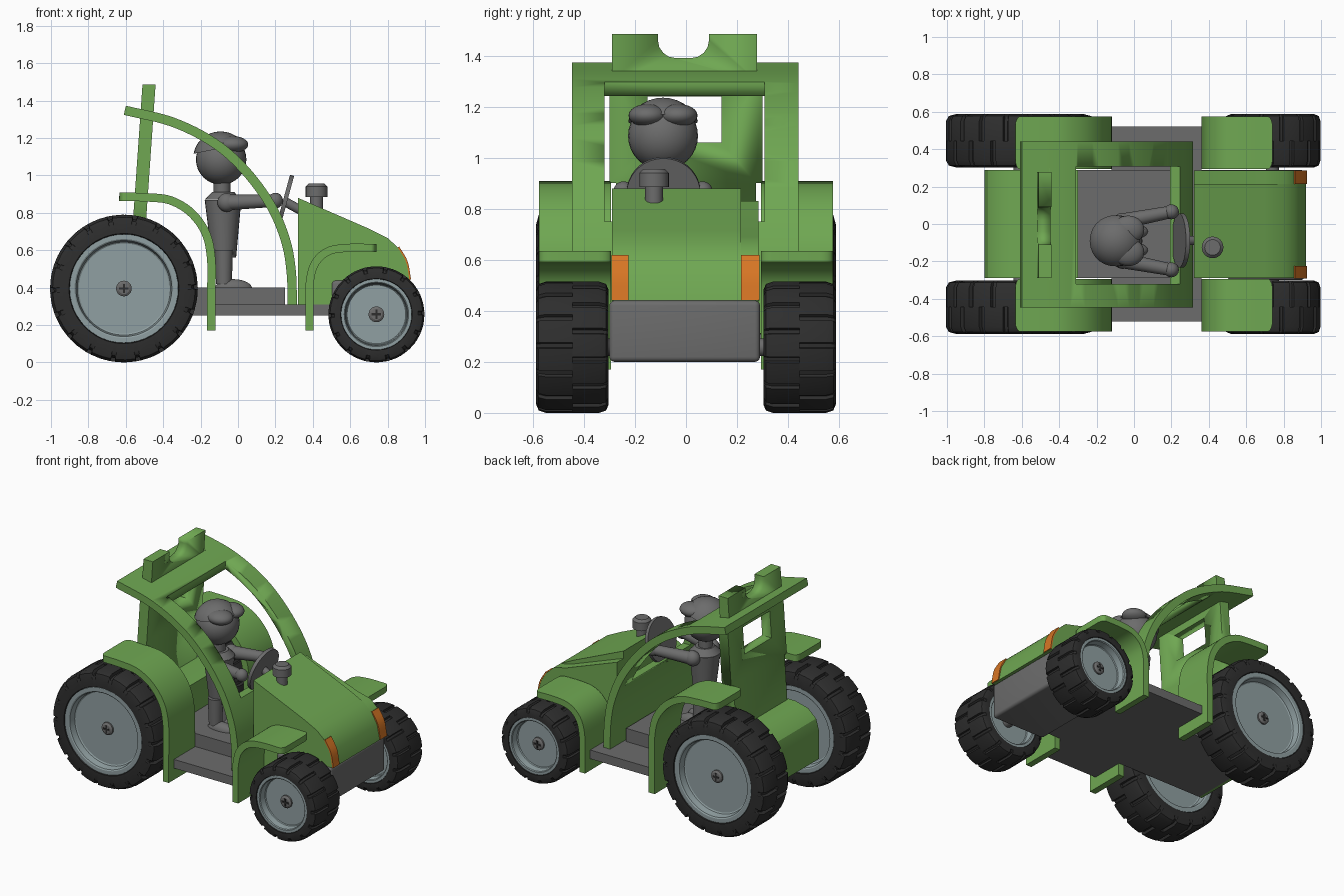
import bpy, bmesh, math
from mathutils import Vector, Matrix

if "Cube" in bpy.data.objects:
    bpy.data.objects.remove(bpy.data.objects["Cube"])


def material(name, rgb):
    m = bpy.data.materials.new(name)
    m.use_nodes = True
    m.diffuse_color = (*rgb, 1)
    bsdf = m.node_tree.nodes["Principled BSDF"]
    bsdf.inputs["Base Color"].default_value = (*rgb, 1)
    bsdf.inputs["Roughness"].default_value = 0.6
    return m


GREEN = material("leaf green", (0.16, 0.39, 0.085))
GREY = material("mid grey", (0.15, 0.15, 0.15))
BLACK = material("tyre black", (0.027, 0.027, 0.027))
HUB = material("pale blue grey", (0.28, 0.35, 0.36))
ORANGE = material("lamp orange", (0.68, 0.18, 0.018))


def finish(name, bm, mat, smooth=True):
    bmesh.ops.recalc_face_normals(bm, faces=bm.faces[:])
    mesh = bpy.data.meshes.new(name)
    bm.to_mesh(mesh)
    bm.free()
    mesh.materials.append(mat)
    ob = bpy.data.objects.new(name, mesh)
    bpy.context.collection.objects.link(ob)
    bpy.ops.object.select_all(action='DESELECT')
    ob.select_set(True)
    bpy.context.view_layer.objects.active = ob
    if smooth:
        bpy.ops.object.shade_smooth_by_angle(angle=math.radians(30))
    return ob


def box(name, x, y, z, mat, bevel=0.0):
    """Box from three (low, high) ranges."""
    bm = bmesh.new()
    spans = (x, y, z)
    size = [b - a for a, b in spans]
    mid = [(a + b) / 2 for a, b in spans]
    bmesh.ops.create_cube(bm, size=1, matrix=Matrix.Translation(mid) @ Matrix.Diagonal((*size, 1)))
    if bevel:
        bmesh.ops.bevel(bm, geom=bm.edges[:], offset=bevel, segments=4, profile=0.5, affect='EDGES')
    return finish(name, bm, mat)


def prism_mesh(pts, y0, y1):
    """Side profile (x, z) extruded across y."""
    bm = bmesh.new()
    face = bm.faces.new([bm.verts.new((x, y0, z)) for x, z in pts])
    out = bmesh.ops.extrude_face_region(bm, geom=[face])
    moved = [v for v in out["geom"] if isinstance(v, bmesh.types.BMVert)]
    bmesh.ops.translate(bm, verts=moved, vec=(0, y1 - y0, 0))
    return bm


def prism(name, pts, y0, y1, mat):
    return finish(name, prism_mesh(pts, y0, y1), mat)


def smooth_path(pts, n=6):
    """Catmull-Rom curve through the points."""
    p = [Vector(q) for q in pts]
    p = [2 * p[0] - p[1]] + p + [2 * p[-1] - p[-2]]
    path = []
    for a, b, c, d in zip(p, p[1:], p[2:], p[3:]):
        for i in range(n):
            t = i / n
            path.append(0.5 * (2 * b + (c - a) * t + (2 * a - 5 * b + 4 * c - d) * t**2
                               + (3 * b - a - 3 * c + d) * t**3))
    return path + [p[-2]]


def ribbon(name, pts, thick, y0, y1, mat, round_x=None):
    """Bent strip; corners at round_x are rounded off."""
    path = smooth_path(pts)
    up, low = [], []
    for i, q in enumerate(path):
        d = (path[min(i + 1, len(path) - 1)] - path[max(i - 1, 0)]).normalized()
        normal = Vector((-d.y, d.x)) * thick / 2
        up.append(q + normal)
        low.append(q - normal)
    bm = prism_mesh(up + low[::-1], y0, y1)
    if round_x is not None:
        corners = [e for e in bm.edges
                   if all(abs(v.co.x - round_x) < 0.01 for v in e.verts)
                   and abs(e.verts[0].co.y - e.verts[1].co.y) < 0.001]
        bmesh.ops.bevel(bm, geom=corners, offset=0.05, segments=5, profile=0.5, affect='EDGES')
    return finish(name, bm, mat)


def lathe_y(name, profile, centre, mat, side=1, teeth=0, phase=0, steps=48):
    """Spin (radius, y) around the y axis, optionally with tread lugs on the outer rings."""
    bm = bmesh.new()
    if teeth:
        angles = [((t + f + phase) * math.tau / teeth, k) for t in range(teeth)
                  for f, k in ((0, 0.95), (0.13, 0.95), (0.17, 1), (0.56, 1), (0.96, 1))]
    else:
        angles = [(i * math.tau / steps, 1) for i in range(steps)]
    outer = max(r for r, y in profile) * 0.9
    rings = [[bm.verts.new((centre[0] + r * math.cos(a) * (k if r > outer else 1),
                            centre[1] + side * y,
                            centre[2] + r * math.sin(a) * (k if r > outer else 1)))
              for r, y in profile] for a, k in angles]
    for a, b in zip(rings, rings[1:] + rings[:1]):
        for i in range(len(profile) - 1):
            bm.faces.new((a[i], a[i + 1], b[i + 1], b[i]))
    bmesh.ops.remove_doubles(bm, verts=bm.verts[:], dist=0.00001)
    return finish(name, bm, mat)


def rod(name, a, b, r1, r2, mat, sides=24):
    """Tapered cylinder between two points."""
    a, b = Vector(a), Vector(b)
    d = b - a
    bm = bmesh.new()
    m = Matrix.Translation((a + b) / 2) @ d.to_track_quat('Z', 'Y').to_matrix().to_4x4()
    bmesh.ops.create_cone(bm, cap_ends=True, segments=sides, radius1=r1, radius2=r2, depth=d.length, matrix=m)
    return finish(name, bm, mat)


def ball(name, centre, scale, mat, cut=None):
    """Ellipsoid, optionally keeping only what lies above a plane (point, normal)."""
    bm = bmesh.new()
    m = Matrix.Translation(centre) @ Matrix.Diagonal((*scale, 1))
    bmesh.ops.create_uvsphere(bm, u_segments=28, v_segments=16, radius=1, matrix=m)
    if cut:
        bmesh.ops.bisect_plane(bm, geom=bm.verts[:] + bm.edges[:] + bm.faces[:],
                               plane_co=cut[0], plane_no=cut[1], clear_inner=True)
        bmesh.ops.holes_fill(bm, edges=[e for e in bm.edges if e.is_boundary])
    return finish(name, bm, mat)


def carve(ob, cutter):
    mod = ob.modifiers.new("cut", 'BOOLEAN')
    mod.operation, mod.object, mod.solver = 'DIFFERENCE', cutter, 'EXACT'
    bpy.context.view_layer.objects.active = ob
    bpy.ops.object.modifier_apply(modifier=mod.name)
    bpy.data.objects.remove(cutter)


# Chassis and floor
box("chassis", (-0.78, 0.56), (-0.29, 0.29), (0.25, 0.31), GREY)
box("side_step", (-0.12, 0.36), (-0.52, 0.52), (0.25, 0.31), GREY)
box("cab_floor", (-0.4, 0.25), (-0.29, 0.29), (0.31, 0.4), GREY)
box("front_block", (0.5, 0.91), (-0.3, 0.29), (0.2, 0.44), GREY, 0.02)

# Rear body between the wheels
prism("rear_body", [(-0.3, 0.31), (-0.3, 0.6), (-0.62, 0.6), (-0.72, 0.575), (-0.78, 0.52), (-0.8, 0.45),
                    (-0.8, 0.25), (-0.7, 0.25), (-0.7, 0.31)], -0.29, 0.29, GREEN)

# Hood with a lower left shoulder, and corner lamps
nose = [(0.8, 0.665), (0.86, 0.61), (0.9, 0.54), (0.92, 0.44), (0.6, 0.44), (0.54, 0.31), (0.32, 0.31)]
prism("hood", [(0.32, 0.88), (0.7, 0.715)] + nose, -0.29, 0.215, GREEN)
prism("hood_shoulder", [(0.32, 0.83), (0.7, 0.69)] + nose, 0.215, 0.285, GREEN)
for side, y0, y1 in (("right", -0.292, -0.225), ("left", 0.215, 0.287)):
    ribbon(side + "_lamp", [(0.858, 0.617), (0.902, 0.54), (0.921, 0.442)], 0.009, y0, y1, ORANGE)

# Arched roof frame with a large opening
roof = ribbon("roof_frame", [(-0.605, 1.348), (-0.35, 1.285), (-0.13, 1.175), (0.035, 1.03), (0.175, 0.84),
                             (0.255, 0.65), (0.285, 0.48), (0.29, 0.31)], 0.05, -0.447, 0.44, GREEN)
carve(roof, box("roof_cutter", (-0.31, 0.6), (-0.32, 0.307), (0.75, 1.6), GREEN))

# Tilted back panel with window and notched top tab
panel = box("back_panel", (-0.035, 0.035), (-0.3, 0.3), (0.5, 1.34), GREEN)
carve(panel, box("window_cutter", (-0.2, 0.2), (-0.15, 0.14), (1.06, 1.24), GREEN))
for y0, y1 in ((-0.4, -0.275), (0.275, 0.4)):
    carve(panel, box("waist_cutter", (-0.2, 0.2), (y0, y1), (0.4, 0.9), GREEN))
tab = box("top_tab", (-0.035, 0.035), (-0.29, 0.278), (1.3, 1.485), GREEN)
carve(tab, box("notch_cutter", (-0.3, 0.3), (-0.11, 0.09), (1.39, 1.8), GREEN, 0.07))
for ob in (panel, tab):
    for v in ob.data.vertices:
        v.co.x += -0.525 + (v.co.z - 0.78) * 0.07

# Fenders and wheels on both sides
HALF = 0.142
for name, side in (("left", 1), ("right", -1)):
    y0, y1 = sorted((side * 0.293, side * 0.575))
    ribbon(name + "_rear_fender", [(-0.143, 0.17), (-0.143, 0.36), (-0.143, 0.55), (-0.172, 0.69), (-0.25, 0.8),
                                   (-0.36, 0.866), (-0.48, 0.882), (-0.635, 0.886)],
           0.045, y0, y1, GREEN, -0.635)
    ribbon(name + "_front_fender", [(0.382, 0.17), (0.382, 0.3), (0.384, 0.43), (0.412, 0.53), (0.48, 0.593),
                                    (0.58, 0.612), (0.74, 0.612)], 0.043, y0, y1, GREEN, 0.74)
    for end, x, R, teeth in (("rear", -0.61, 0.395, 18), ("front", 0.74, 0.257, 14)):
        c = (x, side * 0.445, R)
        label = name + "_" + end
        tread = [(R, 0), (R, 0.105), (0.965 * R, 0.132), (0.87 * R, HALF), (0.745 * R, HALF), (0.73 * R, 0.12),
                 (0.73 * R, 0), (R, 0)]
        lathe_y(label + "_outer_tyre", tread, c, BLACK, side, teeth)
        lathe_y(label + "_inner_tyre", tread, c, BLACK, -side, teeth, 0.5)
        rim = [(0, 0.085), (0.61 * R, 0.085), (0.63 * R, 0.09), (0.65 * R, 0.132), (0.67 * R, 0.137),
               (0.735 * R, 0.137)]
        lathe_y(label + "_hub", rim + [(r, -y) for r, y in rim[::-1]], c, HUB)
        lathe_y(label + "_bolt", [(0, 0.105), (0.03, 0.103), (0.042, 0.095), (0.042, 0.08)], c, GREY, side, steps=24)
        face = sorted((c[1] + side * 0.1, c[1] + side * 0.107))
        for w, h in ((0.025, 0.006), (0.006, 0.025)):
            box(label + "_bolt_slot", (x - w, x + w), face, (R - h, R + h), BLACK)
for end, x, z in (("rear", -0.61, 0.395), ("front", 0.74, 0.257)):
    rod(end + "_axle", (x, -0.36, z), (x, 0.36, z), 0.035, 0.035, GREY)

# Exhaust and steering
rod("exhaust_stem", (0.42, -0.125, 0.78), (0.42, -0.125, 0.89), 0.035, 0.035, GREY)
rod("exhaust_cap", (0.42, -0.125, 0.885), (0.42, -0.125, 0.94), 0.058, 0.058, GREY)
rod("exhaust_top", (0.42, -0.125, 0.94), (0.42, -0.125, 0.956), 0.058, 0.042, GREY)
rod("steering_wheel", (0.24, -0.088, 0.863), (0.262, -0.088, 0.857), 0.145, 0.145, GREY, 36)
rod("steering_column", (0.25, -0.088, 0.86), (0.36, -0.088, 0.8), 0.025, 0.025, GREY)

# Driver
Y = -0.09
ball("head", (-0.09, Y, 1.085), (0.135, 0.137, 0.135), GREY)
ball("hair", (-0.093, Y, 1.095), (0.146, 0.146, 0.14), GREY, ((-0.09, Y, 1.145), (-0.2, 0, 1)))
for s in (-1, 1):
    ball("hair_fringe", (-0.03, Y + s * 0.06, 1.165), (0.085, 0.075, 0.045), GREY)
rod("neck", (-0.085, Y, 0.88), (-0.085, Y, 0.98), 0.045, 0.045, GREY)
rod("torso", (-0.075, Y, 0.56), (-0.08, Y, 0.87), 0.065, 0.098, GREY)
rod("shoulders", (-0.08, Y, 0.87), (-0.08, Y, 0.91), 0.098, 0.06, GREY)
for s in (-1, 1):
    shoulder, hand = (-0.06, Y + s * 0.105, 0.855), (0.2, Y + s * 0.155, 0.865)
    rod("arm", shoulder, hand, 0.042, 0.033, GREY)
    ball("shoulder", shoulder, (0.05, 0.045, 0.05), GREY)
    ball("hand", hand, (0.04, 0.04, 0.042), GREY)
    rod("leg", (-0.075, Y + s * 0.045, 0.42), (-0.075, Y + s * 0.045, 0.6), 0.042, 0.048, GREY)
    ball("foot", (-0.025, Y + s * 0.05, 0.395), (0.1, 0.045, 0.05), GREY, ((0, 0, 0.4), (0, 0, 1)))
